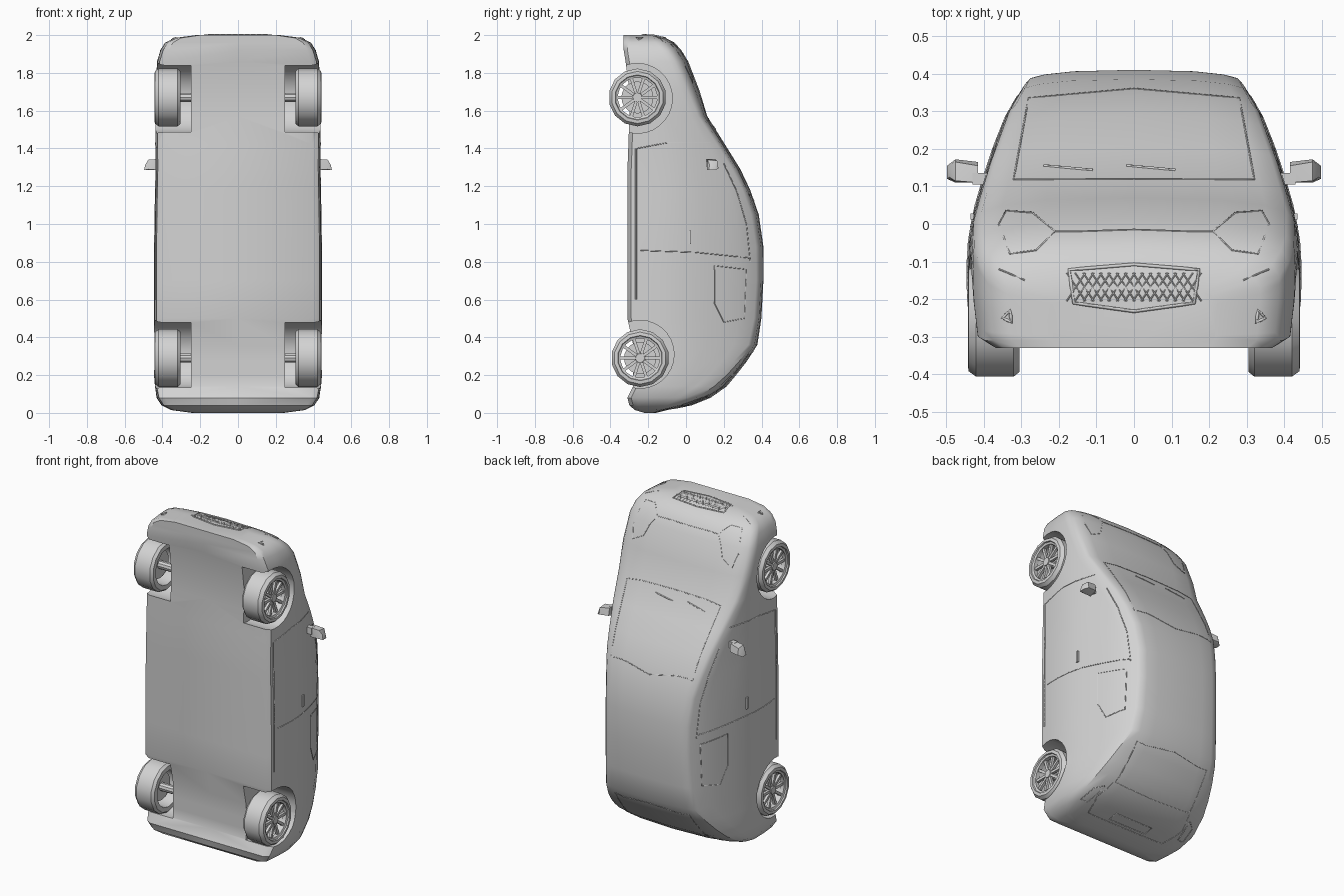
import bpy, bmesh, math
from mathutils import Vector, Matrix
from mathutils.bvhtree import BVHTree

if "Cube" in bpy.data.objects:
    bpy.data.objects.remove(bpy.data.objects["Cube"])

paint = bpy.data.materials.new("light_grey")
paint.diffuse_color = (0.65, 0.65, 0.65, 1)
paint.use_nodes = True
paint.node_tree.nodes["Principled BSDF"].inputs["Base Color"].default_value = paint.diffuse_color


def finish(name, bm, angle=35):
    bmesh.ops.recalc_face_normals(bm, faces=bm.faces)
    me = bpy.data.meshes.new(name)
    bm.to_mesh(me)
    bm.free()
    ob = bpy.data.objects.new(name, me)
    bpy.context.collection.objects.link(ob)
    me.materials.append(paint)
    smooth(ob, angle)
    return ob


def smooth(ob, angle):
    bpy.ops.object.select_all(action='DESELECT')
    ob.select_set(True)
    bpy.context.view_layer.objects.active = ob
    bpy.ops.object.shade_smooth_by_angle(angle=math.radians(angle))


# Body: half width depends on height y; stations run from tail (z=0) to nose (z=2)
WIDTH = [(-.34, .425), (-.2, .442), (-.1, .445), (0, .435), (.1, .408),
         (.2, .375), (.3, .335), (.38, .285), (.45, .24)]


def half_width(y):
    for (a, wa), (b, wb) in zip(WIDTH, WIDTH[1:]):
        if y <= b:
            return wa + (wb - wa) * (y - a) / (b - a)
    return WIDTH[-1][1]


# z, floor y, shoulder y, centre top y, width factor
STATIONS = [
    (0, -.22, -.19, -.16, .55), (.015, -.27, -.16, -.10, .80),
    (.04, -.30, -.08, .03, .91), (.08, -.31, 0, .13, .97),
    (.14, -.28, .10, .215, .99), (.2, -.28, .18, .265, 1),
    (.27, -.28, .25, .32, 1), (.36, -.28, .33, .378, 1),
    (.5, -.31, .36, .399, 1), (.7, -.31, .372, .41, 1),
    (.88, -.31, .37, .41, 1), (1.05, -.31, .345, .385, .995),
    (1.18, -.31, .30, .34, .99), (1.29, -.31, .245, .288, .985),
    (1.42, -.305, .165, .207, .985), (1.57, -.30, .065, .113, .985),
    (1.71, -.30, .005, .07, .985), (1.86, -.32, -.06, .012, .965),
    (1.92, -.33, -.10, -.025, .925), (1.96, -.33, -.14, -.06, .87),
    (1.985, -.33, -.17, -.11, .76), (2.0, -.33, -.20, -.17, .5)]


def section(z, yb, ys, yt, p):
    half = [(0, yb), (.93 * p * half_width(yb), yb)]
    for i in range(9):
        y = yb + .02 + (ys - yb - .02) * i / 8
        half.append((p * half_width(y), y))
    ws = half[-1][0]
    for fx, fy in ((.95, .42), (.82, .68), (.55, .9), (0, 1)):
        half.append((ws * fx, ys + (yt - ys) * fy))
    ring = half + [(-x, y) for x, y in reversed(half[1:-1])]
    return [Vector((x, y, z)) for x, y in ring]


bm = bmesh.new()
rings = [[bm.verts.new(c) for c in section(*s)] for s in STATIONS]
for a, b in zip(rings, rings[1:]):
    n = len(a)
    for i in range(n):
        bm.faces.new((a[i], a[(i + 1) % n], b[(i + 1) % n], b[i]))
bm.faces.new(rings[0])
bm.faces.new(rings[-1])
bmesh.ops.recalc_face_normals(bm, faces=bm.faces)
tree = BVHTree.FromBMesh(bm)
body = finish("body", bm)

# Wheel arches cut through the lower sides
WHEELS = (("rear", -.243, .29, .31, .18), ("front", -.257, 1.67, 1.665, .185))
cutters = []
for name, y, z, za, r in WHEELS:
    for s in (-1, 1):
        bm = bmesh.new()
        bmesh.ops.create_cone(bm, cap_ends=True, segments=28, radius1=r, radius2=r, depth=.4,
                              matrix=Matrix.Translation((s * .45, y, za)) @ Matrix.Rotation(math.pi / 2, 4, 'Y'))
        cut = finish(name + "_arch_cutter", bm)
        cut.hide_render = True
        cutters.append(cut)
        m = body.modifiers.new("arch", 'BOOLEAN')
        m.object, m.solver = cut, 'EXACT'
dg = bpy.context.evaluated_depsgraph_get()
cut_mesh = bpy.data.meshes.new_from_object(body.evaluated_get(dg))
body.modifiers.clear()
body.data = cut_mesh
for c in cutters:
    bpy.data.objects.remove(c)
smooth(body, 35)


# Wheels: hollow tyre, rim ring, hub and spokes
def lathe(bm, profile, n, closed=True):
    loops = []
    for k in range(n):
        a = 2 * math.pi * (k + .5) / n
        loops.append([bm.verts.new((x, r * math.cos(a), r * math.sin(a))) for x, r in profile])
    m = len(profile)
    for k in range(n):
        for i in range(m if closed else m - 1):
            j = (i + 1) % m
            bm.faces.new((loops[k][i], loops[k][j], loops[(k + 1) % n][j], loops[(k + 1) % n][i]))


for name, y, z, za, r in WHEELS:
    for s in (-1, 1):
        place = Matrix.Translation((0, y, z)) @ Matrix.Scale(s, 4, (1, 0, 0))
        bm = bmesh.new()
        lathe(bm, [(.305, .14), (.32, .153), (.42, .153), (.44, .138), (.442, .12), (.42, .112), (.305, .112)], 14)
        bm.transform(place)
        finish(name + "_tyre", bm, 30)
        bm = bmesh.new()
        lathe(bm, [(.405, .118), (.435, .118), (.43, .104), (.405, .104)], 20)
        bmesh.ops.create_cone(bm, cap_ends=True, segments=12, radius1=.03, radius2=.024, depth=.03,
                              matrix=Matrix.Translation((.415, 0, 0)) @ Matrix.Rotation(math.pi / 2, 4, 'Y'))
        for k in range(10):
            spin = Matrix.Rotation(2 * math.pi * k / 10, 4, 'X')
            bmesh.ops.create_cube(bm, size=1, matrix=spin @ Matrix.Translation((.416, .066, 0))
                                  @ Matrix.Diagonal((.016, .085, .016, 1)))
        # brake disc behind the spokes
        bmesh.ops.create_cone(bm, cap_ends=True, segments=20, radius1=.085, radius2=.085, depth=.012,
                              matrix=Matrix.Translation((.36, 0, 0)) @ Matrix.Rotation(math.pi / 2, 4, 'Y'))
        bmesh.ops.create_cone(bm, cap_ends=True, segments=10, radius1=.025, radius2=.025, depth=.17,
                              matrix=Matrix.Translation((.325, 0, 0)) @ Matrix.Rotation(math.pi / 2, 4, 'Y'))
        bm.transform(place)
        finish(name + "_rim", bm, 30)


# Door mirrors: tapered housing on a short stalk
for s in (-1, 1):
    bm = bmesh.new()
    pts = [[(.415, .115, 1.285), (.415, .165, 1.30), (.415, .155, 1.345), (.415, .11, 1.345)],
           [(.475, .11, 1.29), (.475, .172, 1.295), (.475, .165, 1.335), (.475, .115, 1.34)],
           [(.497, .12, 1.285), (.497, .155, 1.285), (.492, .15, 1.31), (.492, .125, 1.312)]]
    for ring in pts:
        for x, y, z in ring:
            bm.verts.new((s * x, y, z))
    bmesh.ops.convex_hull(bm, input=bm.verts)
    bmesh.ops.create_cube(bm, size=1, matrix=Matrix.Translation((s * .395, .12, 1.325))
                          @ Matrix.Diagonal((.07, .03, .04, 1)))
    finish("door_mirror", bm, 35)


# Seams and trim: thin strands projected onto the body
def project(axis, u, v):
    if axis == 'side':
        o, d = Vector((2, u, v)), Vector((-1, 0, 0))
    elif axis == 'nose':
        o, d = Vector((u, v, 4)), Vector((0, 0, -1))
    else:
        o, d = Vector((u, v, -2)), Vector((0, 0, 1))
    return tree.ray_cast(o, d)[0]


def seam(name, axis, pts, closed=False, mirror=True, width=.0025):
    cu = bpy.data.curves.new(name, 'CURVE')
    cu.dimensions, cu.bevel_depth, cu.bevel_resolution = '3D', width, 0
    path = []
    segs = list(zip(pts, pts[1:] + pts[:1])) if closed else list(zip(pts, pts[1:]))
    for a, b in segs:
        n = max(2, int(math.dist(a, b) / .03))
        path += [project(axis, a[0] + (b[0] - a[0]) * i / n, a[1] + (b[1] - a[1]) * i / n) for i in range(n)]
    if not closed:
        path.append(project(axis, *pts[-1]))
    path = [p for p in path if p]
    for s in ((1, -1) if mirror else (1,)):
        sp = cu.splines.new('POLY')
        sp.points.add(len(path) - 1)
        for q, p in zip(sp.points, path):
            q.co = (s * p.x, p.y, p.z, 1)
        sp.use_cyclic_u = closed
    ob = bpy.data.objects.new(name, cu)
    bpy.context.collection.objects.link(ob)
    cu.materials.append(paint)


seam("door_front_seam", 'side', [(-.26, 1.40), (-.1, 1.43), (.13, 1.43)])
seam("door_rear_seam", 'side', [(-.24, .86), (.05, .85), (.34, .82)])
seam("sill_trim", 'side', [(-.265, .6), (-.265, 1.4)], width=.005)
seam("side_window_top_trim", 'side', [(.2, 1.32), (.27, 1.17), (.32, 1.0), (.34, .8)])
seam("quarter_window_trim", 'side', [(.15, .78), (.32, .76), (.31, .5), (.2, .48), (.15, .58)], True)
seam("headlight_trim", 'nose', [(.21, -.02), (.27, .03), (.34, .035), (.36, 0), (.33, -.08), (.26, -.07)], True)
seam("bonnet_seam", 'nose', [(0, -.015), (.15, -.02), (.21, -.02)])
seam("windscreen_trim", 'nose', [(0, .12), (.32, .118), (.28, .335), (0, .36)])
seam("bumper_crease", 'nose', [(.29, -.15), (.36, -.12)])
seam("fog_light", 'nose', [(.33, -.23), (.35, -.25), (.325, -.262)], True, width=.005)
seam("wiper", 'nose', [(-.02, .155), (.11, .143)], mirror=False, width=.004)
seam("wiper", 'nose', [(-.24, .155), (-.11, .143)], mirror=False, width=.004)
seam("rear_window_trim", 'tail', [(0, .16), (.27, .16), (.255, .33), (0, .355)])
seam("tailgate_seam", 'tail', [(0, -.08), (.27, -.08), (.31, .05), (.28, .15)])
seam("tail_light_trim", 'tail', [(.31, .12), (.36, .08), (.375, -.02), (.33, -.01)], True)
seam("plate_trim", 'tail', [(-.13, -.0), (.13, -.0), (.13, -.06), (-.13, -.06)], True, False)

# Front grille: frame with crossed bars
seam("grille_frame", 'nose', [(0, -.108), (.172, -.122), (.16, -.21), (0, -.232)], width=.005)
for k in range(-7, 8):
    for d in (-1, 1):
        x = k * .022
        a = (x - d * .0125 * 2, -.205)
        b = (x + d * .0125 * 2, -.13)
        seam("grille_bar", 'nose', [a, b], mirror=False, width=.002)

# Door handles
for s in (-1, 1):
    bm = bmesh.new()
    p = project('side', .02, .93)
    bmesh.ops.create_cube(bm, size=1, matrix=Matrix.Translation((s * p.x, .02, .93))
                          @ Matrix.Diagonal((.016, .015, .07, 1)))
    finish("door_handle", bm)
